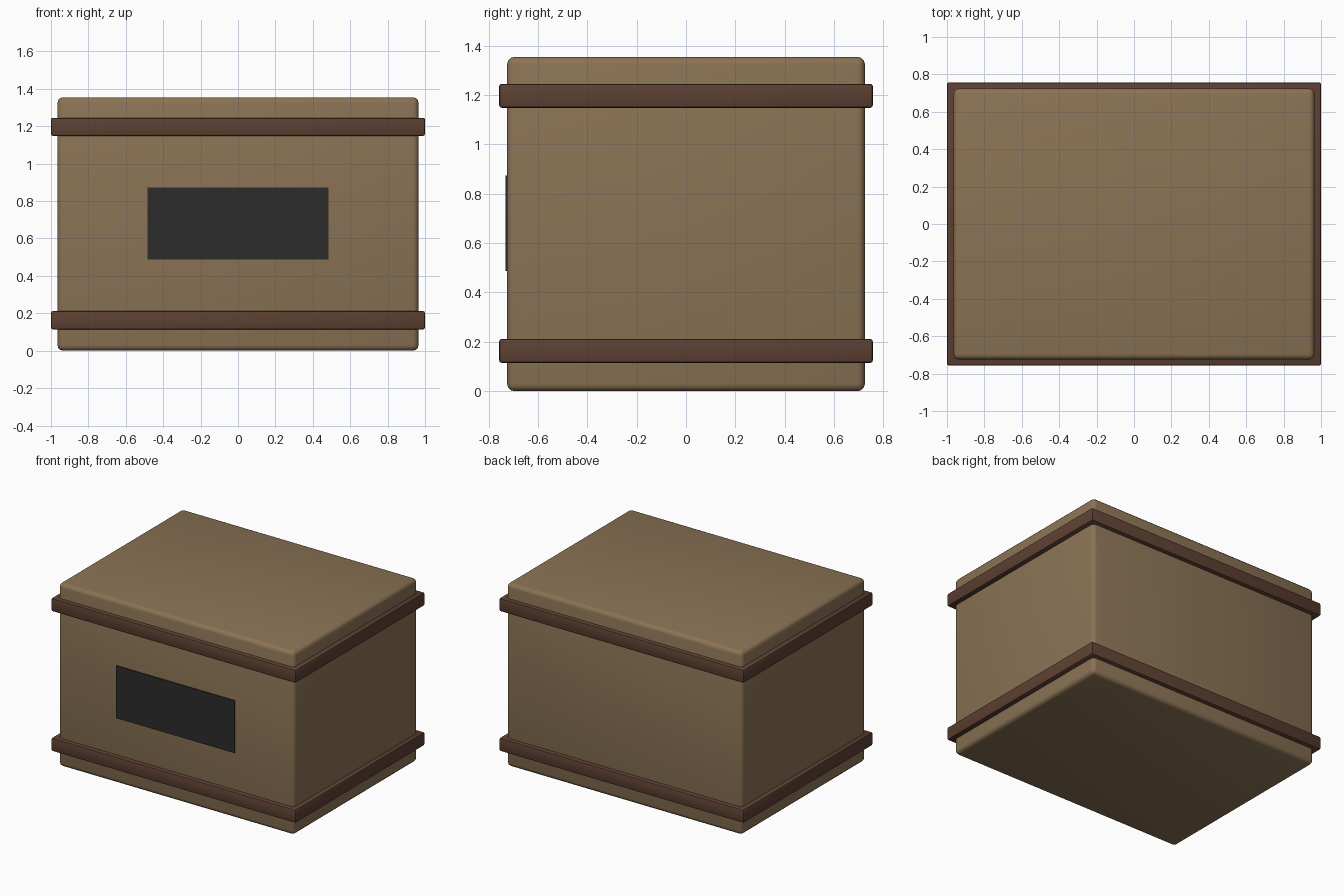
import bpy
import math

cube = bpy.data.objects.get("Cube")
if cube:
    bpy.data.objects.remove(cube, do_unlink=True)


def linear(v):
    v /= 255
    return v / 12.92 if v <= 0.04045 else ((v + 0.055) / 1.055) ** 2.4


def material(name, r, g, b):
    mat = bpy.data.materials.new(name)
    mat.use_nodes = True
    color = (linear(r), linear(g), linear(b), 1)
    mat.diffuse_color = color
    bsdf = next(n for n in mat.node_tree.nodes if n.type == "BSDF_PRINCIPLED")
    bsdf.inputs["Base Color"].default_value = color
    bsdf.inputs["Roughness"].default_value = 0.8
    return mat


def box(name, size, center, mat, bevel=0, segments=3):
    bpy.ops.mesh.primitive_cube_add(size=1, location=center)
    obj = bpy.context.object
    obj.name = name
    obj.scale = size
    bpy.ops.object.transform_apply(location=False, rotation=False, scale=True)
    obj.data.materials.append(mat)
    if bevel:
        mod = obj.modifiers.new("rounded_edges", "BEVEL")
        mod.width = bevel
        mod.segments = segments
        bpy.ops.object.modifier_apply(modifier=mod.name)
        bpy.ops.object.shade_smooth_by_angle(angle=math.radians(40))
    return obj


tan = material("tan_wood", 139, 115, 85)
brown = material("dark_brown_trim", 93, 64, 50)
charcoal = material("charcoal_label", 44, 44, 44)

# Rounded crate body
box("crate_body", (1.93, 1.45, 1.355), (0, 0, 0.6775), tan, 0.03)

# Trim bands around the bottom and top
for name, z in (("lower_band", 0.163), ("upper_band", 1.197)):
    box(name, (2, 1.514, 0.097), (0, 0, z), brown, 0.01, 2)

# Blank label plate on the front
box("front_label", (0.97, 0.009, 0.387), (0, -0.728, 0.68), charcoal)
